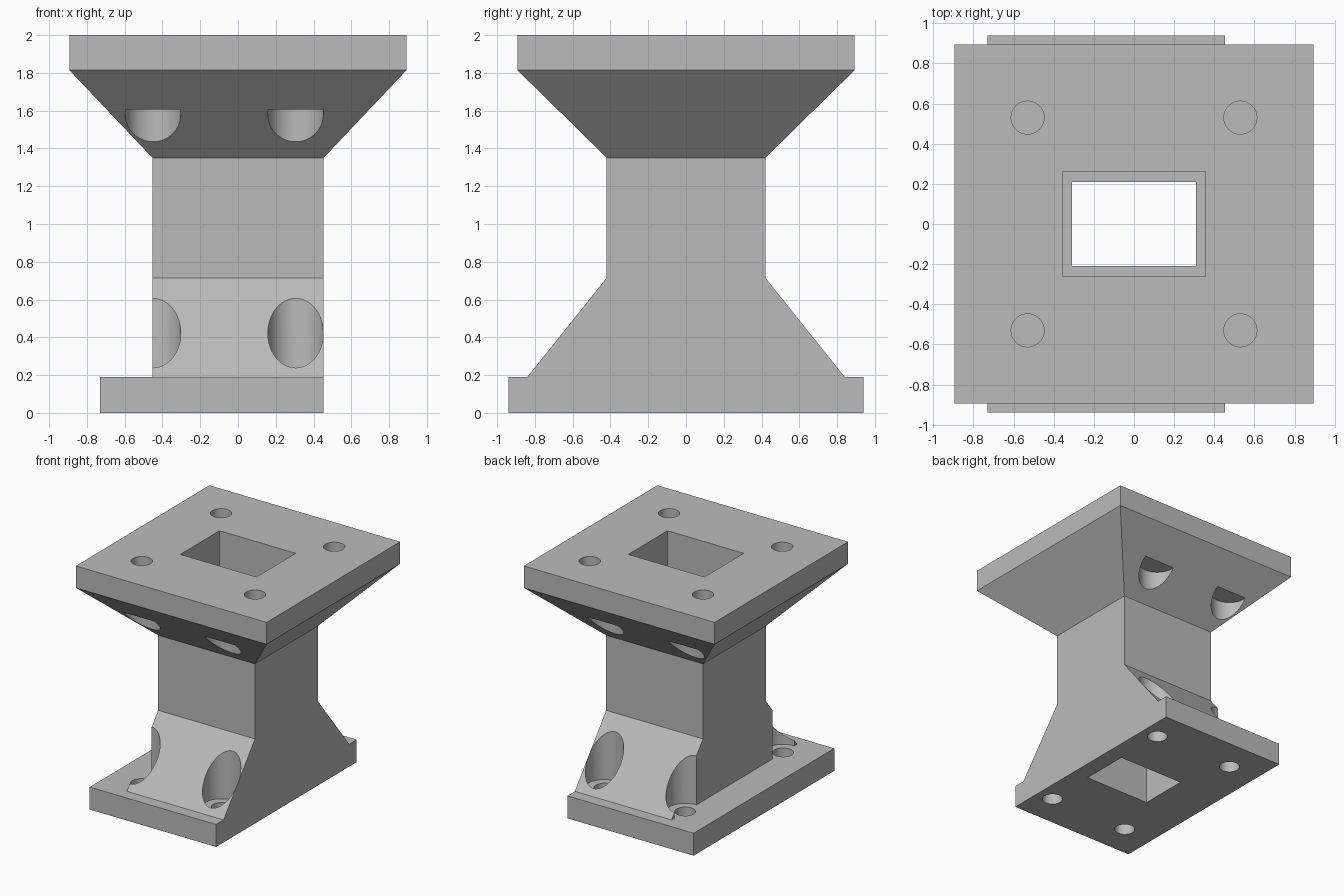
import bpy
import bmesh
from math import radians

if "Cube" in bpy.data.objects:
    bpy.data.objects.remove(bpy.data.objects["Cube"], do_unlink=True)

# Main dimensions
SHAFT_X, SHAFT_Y = 0.453, 0.42
BASE_TOP, FOOT_TOP, NECK, RIM, TOP = 0.19, 0.715, 1.35, 1.815, 2.0

grey = bpy.data.materials.new("plain_grey")
grey.use_nodes = True
colour = (0.5, 0.5, 0.5, 1)
grey.diffuse_color = colour
grey.node_tree.nodes["Principled BSDF"].inputs["Base Color"].default_value = colour


def loft(name, rings):
    """Solid skinned through rings that share a point count."""
    bm = bmesh.new()
    loops = [[bm.verts.new(p) for p in ring] for ring in rings]
    n = len(loops[0])
    for a, b in zip(loops, loops[1:]):
        for i in range(n):
            j = (i + 1) % n
            bm.faces.new((a[i], a[j], b[j], b[i]))
    bm.faces.new(loops[0])
    bm.faces.new(loops[-1])
    bmesh.ops.recalc_face_normals(bm, faces=bm.faces)
    mesh = bpy.data.meshes.new(name)
    bm.to_mesh(mesh)
    bm.free()
    mesh.materials.append(grey)
    obj = bpy.data.objects.new(name, mesh)
    bpy.context.collection.objects.link(obj)
    return obj


def rect(x0, x1, y, z):
    return [(x0, -y, z), (x1, -y, z), (x1, y, z), (x0, y, z)]


def box(name, x0, x1, y, z0, z1):
    return loft(name, [rect(x0, x1, y, z0), rect(x0, x1, y, z1)])


def cylinder(name, x, y, radius, z0, z1):
    bpy.ops.mesh.primitive_cylinder_add(
        vertices=64, radius=radius, depth=z1 - z0, location=(x, y, (z0 + z1) / 2))
    obj = bpy.context.object
    obj.name = name
    obj.data.materials.append(grey)
    return obj


def combine(target, tool, operation):
    mod = target.modifiers.new("combine", 'BOOLEAN')
    mod.operation, mod.solver, mod.object = operation, 'EXACT', tool
    bpy.context.view_layer.objects.active = target
    bpy.ops.object.modifier_apply(modifier=mod.name)
    bpy.data.objects.remove(tool, do_unlink=True)


# Shaft with the foot flaring to front and back
half = [(0.84, 0.05), (0.84, BASE_TOP), (SHAFT_Y, FOOT_TOP), (SHAFT_Y, NECK)]
profile = half + [(-y, z) for y, z in reversed(half)]
pedestal = loft("pedestal", [[(x, y, z) for y, z in profile] for x in (-SHAFT_X, SHAFT_X)])

# Flared head and square top plate
head = loft("head", [rect(-SHAFT_X, SHAFT_X, SHAFT_Y, NECK),
                     rect(-0.893, 0.893, 0.893, RIM),
                     rect(-0.893, 0.893, 0.893, TOP)])
combine(pedestal, head, 'UNION')

# Vertical tool clearances above the base bolts
bolts = [(x, y) for x in (-0.45, 0.305) for y in (-0.654, 0.654)]
for x, y in bolts:
    combine(pedestal, cylinder("clearance", x, y, 0.147, -0.1, 1.605), 'DIFFERENCE')

# Base plate, flush with the shaft on one side
combine(pedestal, box("base_plate", -0.73, SHAFT_X, 0.94, 0, BASE_TOP), 'UNION')

# Base bolt holes and blind holes in the top plate
for x, y in bolts:
    combine(pedestal, cylinder("bolt_hole", x, y, 0.08, -0.1, 0.3), 'DIFFERENCE')
for x in (-0.53, 0.53):
    for y in (-0.53, 0.53):
        combine(pedestal, cylinder("top_hole", x, y, 0.082, 1.7, 2.1), 'DIFFERENCE')

# Stepped duct through the middle
combine(pedestal, box("duct", -0.308, 0.308, 0.21, -0.1, 2.1), 'DIFFERENCE')
combine(pedestal, box("wide_duct", -0.357, 0.357, 0.262, 1.0, 2.1), 'DIFFERENCE')

bpy.ops.object.select_all(action='DESELECT')
pedestal.select_set(True)
bpy.context.view_layer.objects.active = pedestal
bpy.ops.object.shade_smooth_by_angle(angle=radians(30))
